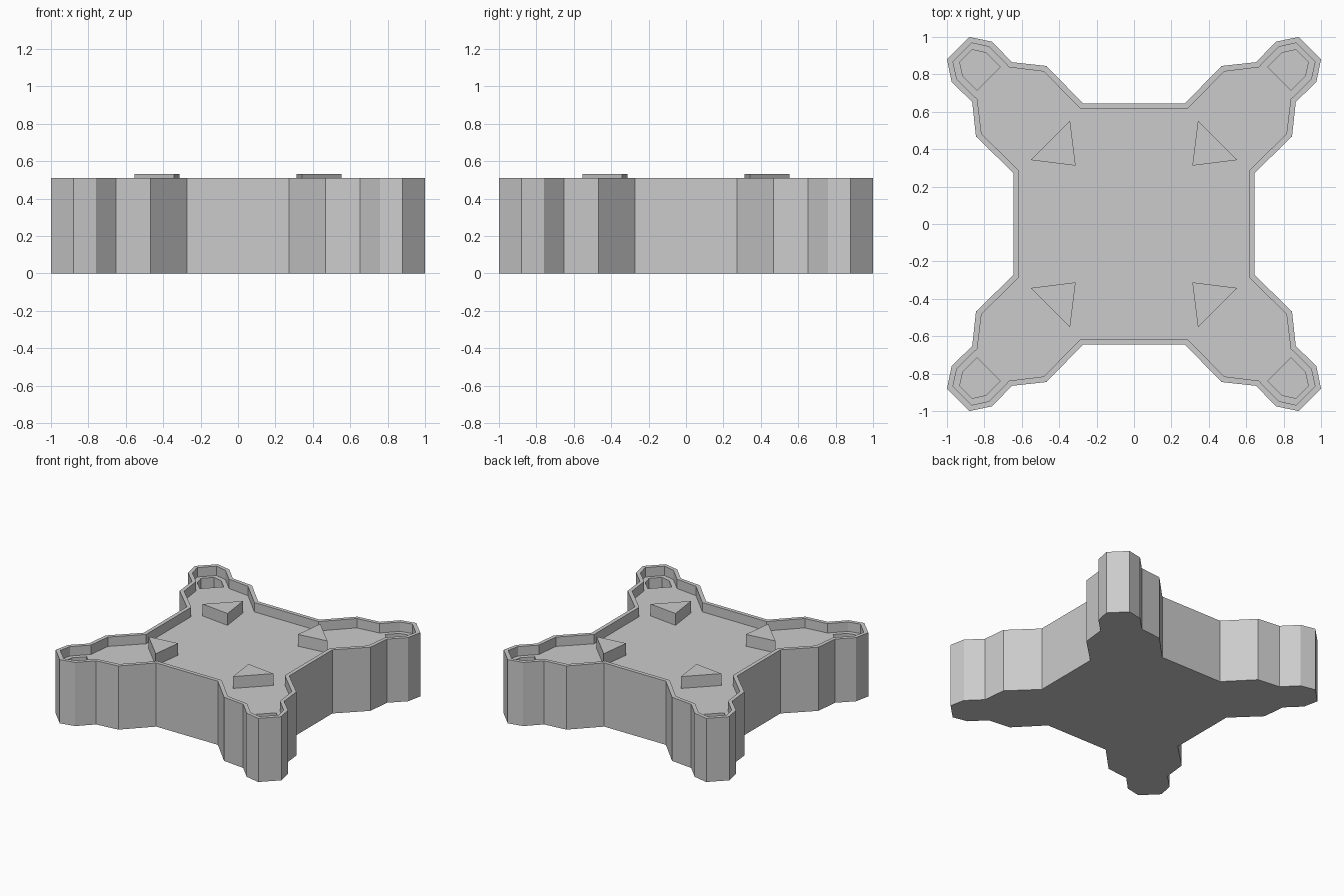
import bpy, bmesh

if "Cube" in bpy.data.objects:
    bpy.data.objects.remove(bpy.data.objects["Cube"])

RIM_Z, FLOOR_Z, POCKET_Z, WEDGE_Z = 0.51, 0.435, 0.32, 0.53


def diagonal(half):
    """Mirror a half profile across the x = y diagonal."""
    return half + [(y, x) for x, y in reversed(half)]


def turn(pts, n):
    """Rotate points by n quarter turns clockwise."""
    for _ in range(n):
        pts = [(y, -x) for x, y in pts]
    return pts


def four_corners(quarter):
    return [p for n in range(4) for p in turn(quarter, n)]


def prism(name, loops, z0, z1, cutter=False):
    """Extrude one or more closed outlines from z0 to z1."""
    bm = bmesh.new()
    for pts in loops:
        low = [bm.verts.new((x, y, z0)) for x, y in pts]
        high = [bm.verts.new((x, y, z1)) for x, y in pts]
        bm.faces.new(low)
        bm.faces.new(high)
        for i in range(len(pts)):
            j = (i + 1) % len(pts)
            bm.faces.new((low[i], low[j], high[j], high[i]))
    bmesh.ops.recalc_face_normals(bm, faces=bm.faces[:])
    mesh = bpy.data.meshes.new(name)
    bm.to_mesh(mesh)
    bm.free()
    obj = bpy.data.objects.new(name, mesh)
    bpy.context.collection.objects.link(obj)
    if cutter:
        obj.hide_render = True
        obj.display_type = 'WIRE'
    return obj


# Outlines for one corner
outer = diagonal([(0.273, 0.645), (0.468, 0.845), (0.652, 0.865), (0.76, 0.975), (0.88, 1.0)])
inner = diagonal([(0.285, 0.614), (0.482, 0.815), (0.667, 0.838), (0.775, 0.947), (0.868, 0.968)])
pocket = diagonal([(0.715, 0.84), (0.79, 0.915), (0.865, 0.932)])
wedge = [(0.34, 0.555), (0.55, 0.343), (0.312, 0.315)]
wedge = [(0.342, 0.553), (0.553, 0.342), (0.312, 0.312)]

# Base body with a recessed tray and four corner pockets
base = prism("base_tray", [four_corners(outer)], 0, RIM_Z)
tray = prism("tray_cutter", [four_corners(inner)], FLOOR_Z, 0.7, True)
pockets = prism("pocket_cutter", [turn(pocket, n) for n in range(4)], POCKET_Z, 0.6, True)
for cutter in (tray, pockets):
    mod = base.modifiers.new(cutter.name, 'BOOLEAN')
    mod.operation = 'DIFFERENCE'
    mod.solver = 'EXACT'
    mod.object = cutter

# Raised triangular locators
for n in range(4):
    pts = [(x, y) for x, y in wedge]
    if n == 0 or n == 2:
        pts = [(0.342, 0.553), (0.553, 0.342), (0.312, 0.312)]
    prism(f"triangle_locator_{n + 1}", [turn(pts, n)], FLOOR_Z, WEDGE_Z)
